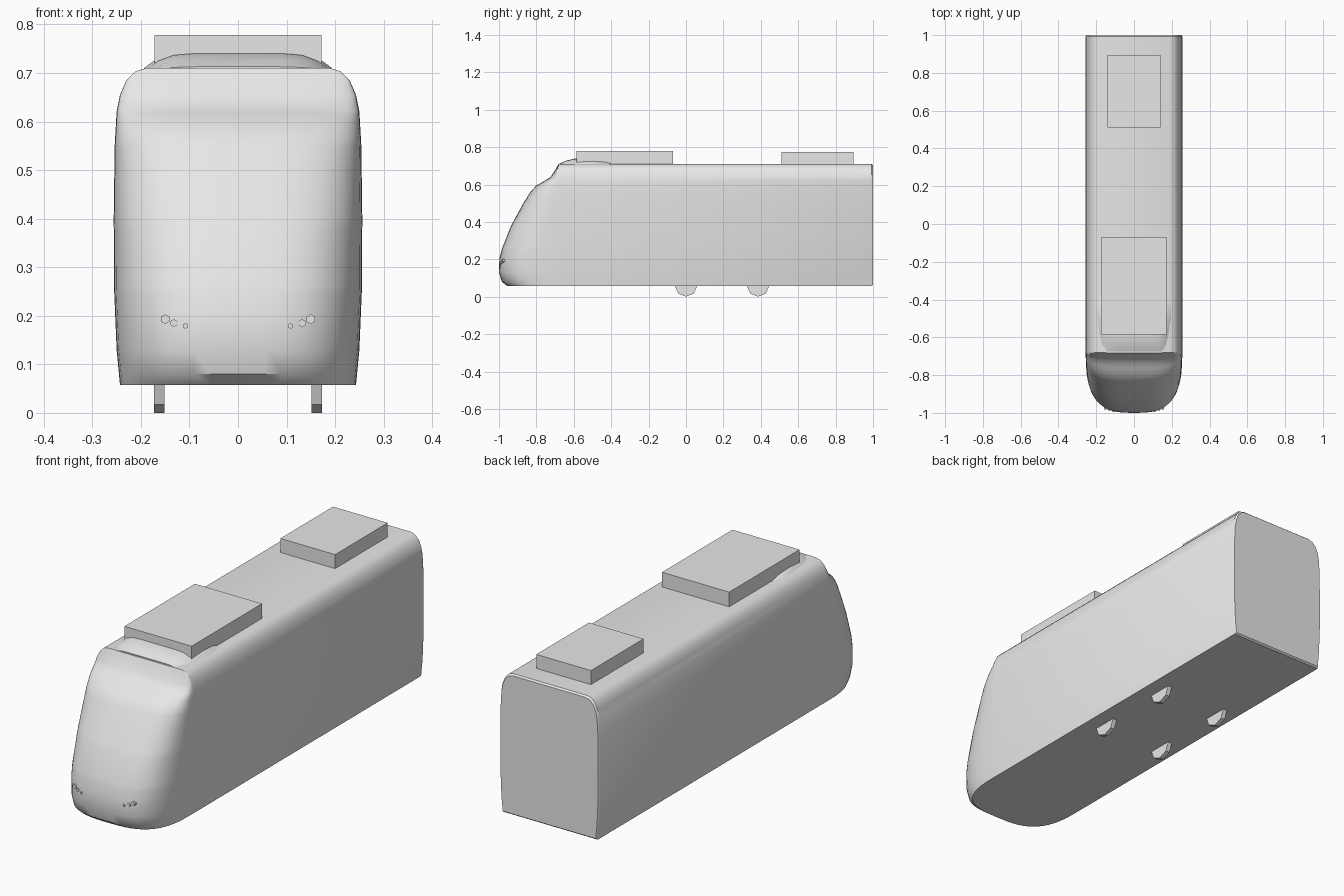
import bpy
import bmesh
import math
from mathutils import Matrix

cube = bpy.data.objects.get("Cube")
if cube:
    bpy.data.objects.remove(cube, do_unlink=True)

grey = bpy.data.materials.new("plain grey")
grey.use_nodes = True
grey.diffuse_color = (0.8, 0.8, 0.8, 1)
grey.node_tree.nodes["Principled BSDF"].inputs["Base Color"].default_value = (0.8, 0.8, 0.8, 1)

SEAM = -0.68  # where the cab meets the straight body


def finish(bm, name, smooth=False):
    bmesh.ops.recalc_face_normals(bm, faces=bm.faces)
    mesh = bpy.data.meshes.new(name)
    bm.to_mesh(mesh)
    bm.free()
    mesh.materials.append(grey)
    obj = bpy.data.objects.new(name, mesh)
    bpy.context.collection.objects.link(obj)
    if smooth:
        bpy.ops.object.select_all(action="DESELECT")
        obj.select_set(True)
        bpy.context.view_layer.objects.active = obj
        bpy.ops.object.shade_smooth_by_angle(angle=math.radians(35))
    return obj


def loft(name, rings):
    """Skin closed rings of equal length and cap both ends."""
    bm = bmesh.new()
    loops = [[bm.verts.new(p) for p in ring] for ring in rings]
    n = len(loops[0])
    for a, b in zip(loops, loops[1:]):
        for i in range(n):
            j = (i + 1) % n
            bm.faces.new((a[i], a[j], b[j], b[i]))
    bm.faces.new(loops[0])
    bm.faces.new(loops[-1])
    return finish(bm, name, True)


def box(name, half_width, y0, y1, z0, z1):
    bm = bmesh.new()
    bmesh.ops.create_cube(bm, size=1)
    bmesh.ops.scale(bm, vec=(2 * half_width, y1 - y0, z1 - z0), verts=bm.verts)
    bmesh.ops.translate(bm, vec=(0, (y0 + y1) / 2, (z0 + z1) / 2), verts=bm.verts)
    return finish(bm, name)


def disc(name, axis, segments, radius, depth, centre):
    bm = bmesh.new()
    bmesh.ops.create_cone(bm, cap_ends=True, segments=segments, radius1=radius,
                          radius2=radius, depth=depth)
    bmesh.ops.transform(bm, matrix=Matrix.Translation(centre)
                        @ Matrix.Rotation(math.pi / 2, 4, axis), verts=bm.verts)
    return finish(bm, name)


def interp(table, z):
    for (z0, v0), (z1, v1) in zip(table, table[1:]):
        if z <= z1:
            return v0 + (v1 - v0) * (z - z0) / (z1 - z0)
    return table[-1][1]


# Half width of the body by height, and front of the cab by height
WIDTH = [(0.057, 0.243), (0.13, 0.25), (0.25, 0.255), (0.4, 0.256), (0.55, 0.254),
         (0.62, 0.25), (0.655, 0.243), (0.685, 0.23), (0.703, 0.212), (0.71, 0.19)]
FRONT = [(0.057, -0.955), (0.08, -0.985), (0.13, -1.0), (0.2, -0.998), (0.26, -0.983),
         (0.38, -0.935), (0.5, -0.87), (0.56, -0.832), (0.595, -0.8), (0.615, -0.765),
         (0.64, -0.725), (0.68, -0.698), (0.71, -0.682)]

# Straight body with a slightly eased rear rim
half = [(w, z) for z, w in WIDTH]
section = half + [(-x, z) for x, z in reversed(half)]


def body_ring(y, inset):
    k = 1 - inset / 0.25
    return [(x * k, y, 0.38 + (z - 0.38) * k) for x, z in section]


loft("body", [body_ring(SEAM, 0), body_ring(0.992, 0), body_ring(1.0, 0.005)])

# Rounded cab, stacked from horizontal rings
rings = []
STEPS = 28
for z in sorted({z for z, _ in WIDTH + FRONT}):
    w, depth = interp(WIDTH, z), SEAM - interp(FRONT, z)
    ring = []
    for i in range(STEPS + 1):
        t = math.pi * i / STEPS
        c, s = math.cos(t), max(math.sin(t), 0)
        ring.append((w * math.copysign(abs(c) ** (2 / 3), c), SEAM - depth * s ** (2 / 3), z))
    rings.append(ring)
loft("cab", rings)

# Low fairing on the roof, ahead of and under the front unit
ROOF = 0.709
shape = [(1, 0), (0.9, 0.5), (0.72, 0.9), (0.5, 1)]
shape += [(-x, h) for x, h in reversed(shape)]
stations = [(-0.675, 0.15, 0.004), (-0.64, 0.17, 0.019), (-0.59, 0.183, 0.031),
            (-0.5, 0.195, 0.029), (-0.43, 0.195, 0.022), (-0.385, 0.18, 0.003)]
loft("roof_fairing", [[(x * w, y, ROOF + h * top) for x, h in shape]
                      for y, w, top in stations])

# Roof equipment boxes
box("front_roof_unit", 0.172, -0.585, -0.07, 0.7, 0.778)
box("rear_roof_unit", 0.14, 0.51, 0.895, 0.7, 0.775)

# Wheels and headlights, mirrored left and right
for side, label in ((1, "left"), (-1, "right")):
    for y, place in ((0, "front"), (0.385, "rear")):
        disc(f"{place}_{label}_wheel", "Y", 8, 0.06, 0.021, (side * 0.162, y, 0.06))
    for x, z, r, y in ((0.15, 0.193, 0.01, -0.972), (0.132, 0.185, 0.008, -0.978),
                       (0.108, 0.179, 0.006, -0.985)):
        disc(f"{label}_headlight", "X", 6, r, 0.02, (side * x, y, z))
